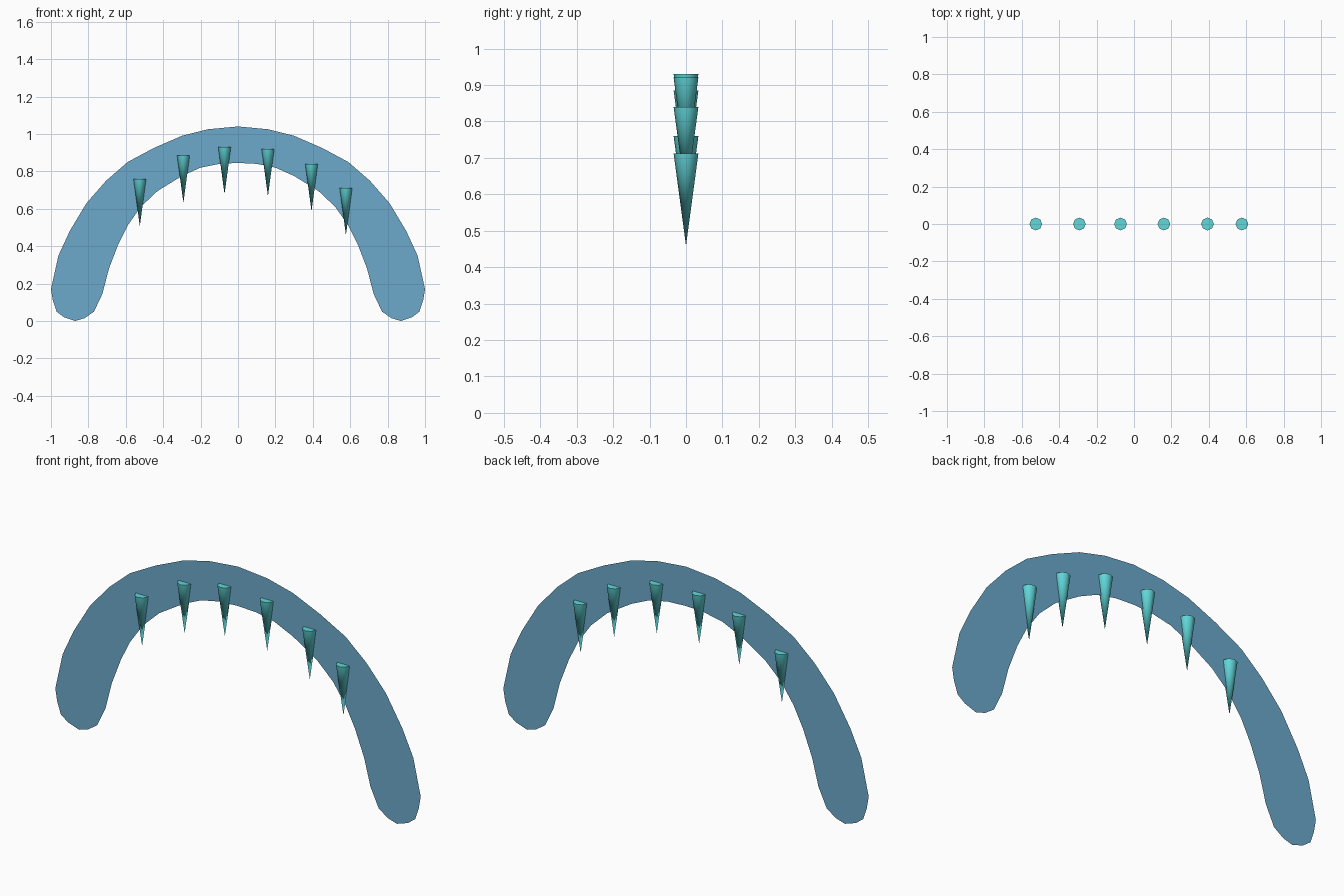
import bpy
import bmesh
import math

cube = bpy.data.objects.get("Cube")
if cube:
    bpy.data.objects.remove(cube, do_unlink=True)


def make_material(name, color):
    mat = bpy.data.materials.new(name)
    mat.use_nodes = True
    mat.diffuse_color = color
    bsdf = mat.node_tree.nodes["Principled BSDF"]
    bsdf.inputs["Base Color"].default_value = color
    return mat


blue = make_material("soft blue", (0.15, 0.40, 0.60, 1))
aqua = make_material("aqua", (0.12, 0.68, 0.70, 1))

# Flat arch: one half outline (x, z), mirrored across x = 0
outer = [(0, 1.04), (0.16, 1.025), (0.30, 0.99), (0.45, 0.925), (0.59, 0.85),
         (0.705, 0.75), (0.81, 0.63), (0.90, 0.48), (0.96, 0.35), (1, 0.17)]
foot = [(0.99, 0.11), (0.97, 0.05), (0.93, 0.02), (0.87, 0), (0.82, 0.015), (0.77, 0.05)]
inner = [(0.725, 0.145), (0.69, 0.28), (0.64, 0.41), (0.59, 0.51), (0.52, 0.61),
         (0.43, 0.695), (0.30, 0.775), (0.20, 0.82), (0.10, 0.84), (0, 0.845)]
half = outer + foot + inner
outline = half + [(-x, z) for x, z in reversed(half[1:-1])]

bm = bmesh.new()
face = bm.faces.new([bm.verts.new((x, 0, z)) for x, z in outline])
bm.normal_update()
if face.normal.y > 0:
    face.normal_flip()
bmesh.ops.triangulate(bm, faces=[face])
mesh = bpy.data.meshes.new("arch_band")
bm.to_mesh(mesh)
bm.free()
mesh.materials.append(blue)
arch = bpy.data.objects.new("arch_band", mesh)
bpy.context.collection.objects.link(arch)

# Row of downward spikes: x position and height of the flat top
LENGTH = 0.253
spikes = [(-0.525, 0.76), (-0.292, 0.885), (-0.072, 0.93),
          (0.16, 0.92), (0.393, 0.84), (0.577, 0.712)]
for i, (x, top) in enumerate(spikes):
    bpy.ops.mesh.primitive_cone_add(vertices=8, radius1=0.034, radius2=0, depth=LENGTH,
                                    location=(x, 0, top - LENGTH / 2),
                                    rotation=(math.pi, 0, 0))
    spike = bpy.context.object
    spike.name = f"spike_{i + 1}"
    spike.data.materials.append(aqua)
    bpy.ops.object.shade_smooth_by_angle(angle=math.radians(50))
